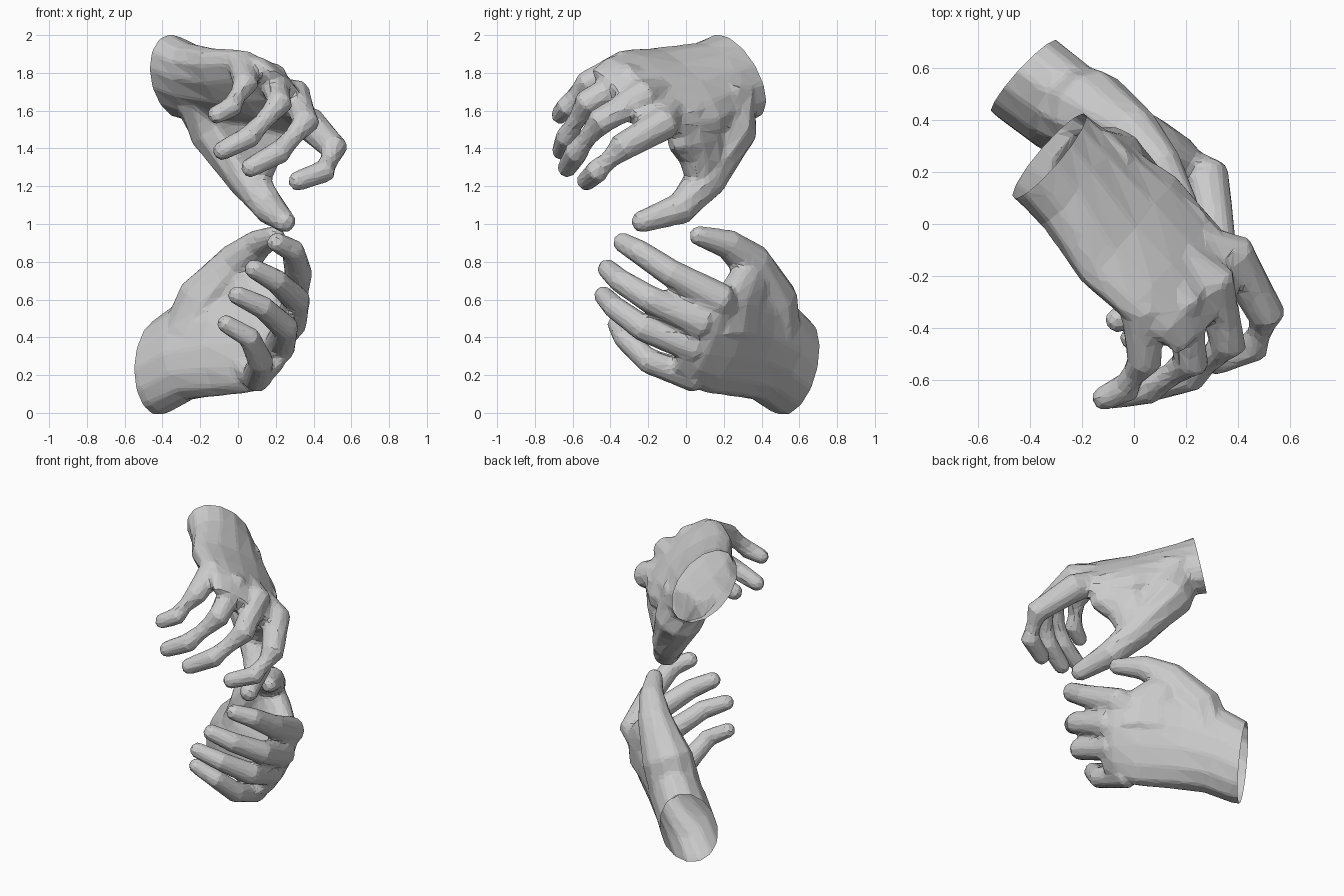
import bpy, bmesh, math
from mathutils import Vector as V


def loft(bm, rings, sides=12):
    """Closed tube through (centre, long half-axis, thickness) rings."""
    cs = [V(r[0]) for r in rings]
    loops = []
    for i, (c, a, th) in enumerate(rings):
        t = (cs[min(i + 1, len(cs) - 1)] - cs[max(i - 1, 0)]).normalized()
        a = V(a)
        a -= t * a.dot(t) * 0.8
        b = t.cross(a).normalized() * th
        loops.append([bm.verts.new(cs[i] + a * math.cos(k * math.tau / sides)
                                   + b * math.sin(k * math.tau / sides))
                      for k in range(sides)])
    for p, q in zip(loops, loops[1:]):
        for k in range(sides):
            n = (k + 1) % sides
            bm.faces.new((p[k], p[n], q[n], q[k]))
    bm.faces.new(loops[0][::-1])
    bm.faces.new(loops[-1])


def digit(bm, joints, radii):
    """Round finger through its joints, with a rounded tip."""
    pts, rad = [V(p) for p in joints], list(radii)
    end = (pts[-1] - pts[-2]).normalized()
    r = rad[-1]
    pts += [pts[-1] + end * r * 0.4, pts[-1] + end * r * 0.75]
    rad += [r * 0.85, r * 0.45]
    rings = []
    for i, p in enumerate(pts):
        t = (pts[min(i + 1, len(pts) - 1)] - pts[max(i - 1, 0)]).normalized()
        side = t.cross(V((0.3, 0.5, 0.8))).normalized()
        rings.append((p, side * rad[i], rad[i]))
    loft(bm, rings, 10)


def hand(name, axis, palm, fingers, thumb, thumb_radii, web):
    bm = bmesh.new()
    # palm runs past the wrist so it can be cut open there
    wrist, axis = V(palm[0][0]), V(axis).normalized()
    loft(bm, [(wrist - axis * 0.1, palm[0][1], palm[0][2])] + palm, 14)
    loft(bm, web, 12)
    root = V(palm[2][0])
    for scale, f in zip((1, 1, 0.97, 0.92), fingers):
        start = V(f[0]).lerp(root, 0.35)
        digit(bm, [start] + f, [r * scale for r in (0.085, 0.092, 0.075, 0.065, 0.054)])
    digit(bm, thumb, thumb_radii)
    bmesh.ops.recalc_face_normals(bm, faces=bm.faces)
    me = bpy.data.meshes.new(name)
    bm.to_mesh(me)
    bm.free()
    ob = bpy.data.objects.new(name, me)
    bpy.context.collection.objects.link(ob)
    # fuse the parts into one skin, then reduce to low-poly facets
    m = ob.modifiers.new("fuse", 'REMESH')
    m.mode = 'VOXEL'
    m.voxel_size = 0.013
    m = ob.modifiers.new("soften", 'SMOOTH')
    m.factor, m.iterations = 0.5, 10
    m = ob.modifiers.new("facet", 'DECIMATE')
    m.ratio = 0.055
    skin = bpy.data.meshes.new_from_object(ob.evaluated_get(bpy.context.evaluated_depsgraph_get()))
    ob.modifiers.clear()
    # open wrist
    bm = bmesh.new()
    bm.from_mesh(skin)
    bmesh.ops.bisect_plane(bm, geom=bm.verts[:] + bm.edges[:] + bm.faces[:],
                           plane_co=wrist, plane_no=axis, clear_inner=True)
    bm.to_mesh(skin)
    bm.free()
    skin.name = name
    ob.data = skin
    return ob


# upper hand, reaching down: wrist to knuckles
hand("upper_hand", (0.68, -0.70, -0.20),
     [((-0.325, 0.26, 1.78), (0.11, 0.13, -0.205), 0.17),
      ((-0.22, 0.17, 1.745), (0.13, 0.14, -0.19), 0.16),
      ((-0.02, -0.02, 1.70), (0.19, 0.18, -0.21), 0.135),
      ((0.13, -0.17, 1.69), (0.20, 0.15, -0.22), 0.115),
      ((0.24, -0.26, 1.68), (0.18, 0.14, -0.20), 0.09),
      ((0.30, -0.35, 1.64), (0.16, 0.12, -0.19), 0.06)],
     [[(0.38, -0.12, 1.53), (0.51, -0.35, 1.40), (0.46, -0.47, 1.28), (0.31, -0.53, 1.225)],
      [(0.30, -0.22, 1.68), (0.36, -0.46, 1.54), (0.22, -0.58, 1.38), (0.06, -0.63, 1.295)],
      [(0.18, -0.30, 1.77), (0.22, -0.53, 1.64), (0.06, -0.63, 1.46), (-0.09, -0.66, 1.385)],
      [(0.03, -0.33, 1.84), (0.04, -0.53, 1.74), (-0.03, -0.63, 1.62), (-0.12, -0.67, 1.575)]],
     [(-0.17, 0.20, 1.68), (-0.10, 0.22, 1.49), (0.06, 0.10, 1.23),
      (0.17, -0.03, 1.08), (0.25, -0.24, 1.01)],
     (0.175, 0.16, 0.112, 0.088, 0.06),
     [((0.08, 0.04, 1.60), (0.25, -0.14, 0.0), 0.12),
      ((0.08, 0.08, 1.43), (0.22, -0.15, 0.0), 0.11),
      ((0.07, 0.10, 1.33), (0.14, -0.11, 0.0), 0.10),
      ((0.08, 0.09, 1.22), (0.08, -0.07, 0.0), 0.08)])

# lower hand, cupped on its side: wrist to knuckles
hand("lower_hand", (0.70, -0.70, 0.13),
     [((-0.42, 0.565, 0.235), (0.02, 0.09, 0.245), 0.18),
      ((-0.29, 0.465, 0.32), (0.04, 0.08, 0.27), 0.175),
      ((-0.09, 0.33, 0.38), (0.06, 0.07, 0.30), 0.15),
      ((0.12, 0.19, 0.40), (0.08, 0.08, 0.295), 0.12),
      ((0.23, 0.09, 0.41), (0.09, 0.08, 0.24), 0.09),
      ((0.26, 0.0, 0.43), (0.08, 0.06, 0.21), 0.06)],
     [[(0.28, 0.18, 0.60), (0.32, -0.08, 0.74), (0.29, -0.26, 0.86), (0.20, -0.34, 0.905)],
      [(0.28, 0.08, 0.48), (0.31, -0.19, 0.60), (0.20, -0.35, 0.70), (0.08, -0.42, 0.765)],
      [(0.22, 0.04, 0.35), (0.25, -0.23, 0.45), (0.13, -0.38, 0.56), (-0.01, -0.44, 0.625)],
      [(0.10, 0.04, 0.19), (0.12, -0.20, 0.275), (0.06, -0.33, 0.40), (-0.07, -0.37, 0.475)]],
     [(-0.24, 0.45, 0.40), (-0.16, 0.43, 0.60), (0.00, 0.34, 0.80),
      (0.11, 0.22, 0.895), (0.20, 0.06, 0.94)],
     (0.17, 0.165, 0.112, 0.08, 0.053),
     [((0.05, 0.28, 0.42), (0.23, -0.13, 0.0), 0.12),
      ((0.06, 0.30, 0.58), (0.23, -0.13, 0.0), 0.11),
      ((0.03, 0.33, 0.68), (0.16, -0.09, 0.0), 0.10),
      ((0.00, 0.34, 0.78), (0.09, -0.05, 0.0), 0.08)])
